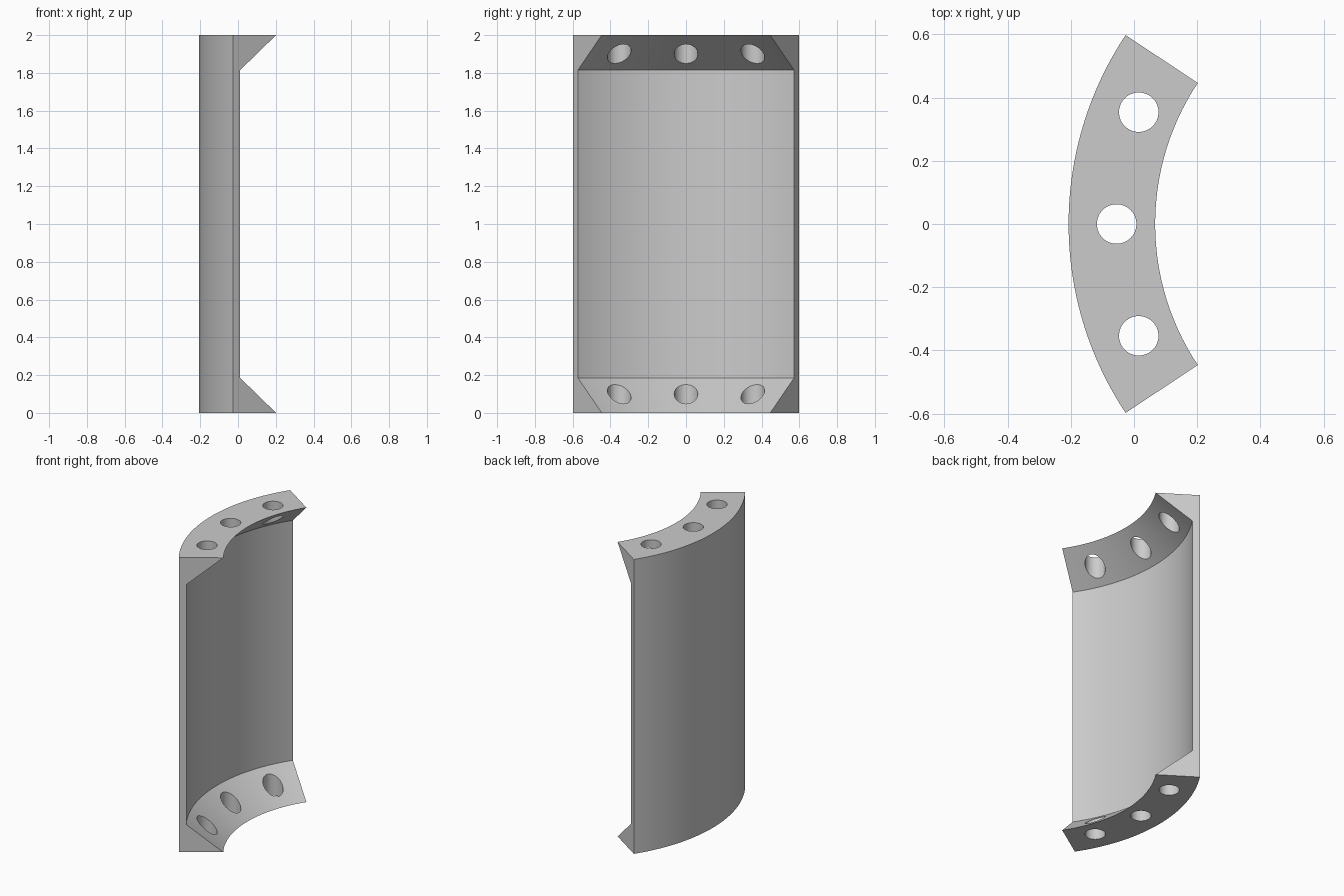
import bpy, bmesh, math

cube = bpy.data.objects.get("Cube")
if cube:
    bpy.data.objects.remove(cube, do_unlink=True)

CENTRE_X = 0.873
HALF_ANGLE = math.radians(33.6)
SEGMENTS = 48
HEIGHT = 2.0

grey = bpy.data.materials.new("light_grey")
grey.use_nodes = True
colour = (0.6, 0.6, 0.6, 1)
grey.diffuse_color = colour
grey.node_tree.nodes["Principled BSDF"].inputs["Base Color"].default_value = colour


def on_arc(radius, angle, z):
    return (CENTRE_X - radius * math.cos(angle), radius * math.sin(angle), z)


# Curved wall with tapered flanges: a radial profile swept round the arc
profile = [(1.08, 0), (1.08, HEIGHT), (0.806, HEIGHT),
           (1.034, 1.815), (1.034, 0.185), (0.806, 0)]
bm = bmesh.new()
rings = []
for i in range(SEGMENTS + 1):
    angle = HALF_ANGLE * (2 * i / SEGMENTS - 1)
    rings.append([bm.verts.new(on_arc(r, angle, z)) for r, z in profile])
n = len(profile)
for a, b in zip(rings, rings[1:]):
    for j in range(n):
        k = (j + 1) % n
        bm.faces.new((a[j], a[k], b[k], b[j]))
bm.faces.new(rings[0])
bm.faces.new(rings[-1])
bmesh.ops.recalc_face_normals(bm, faces=bm.faces)
mesh = bpy.data.meshes.new("flanged_wall")
bm.to_mesh(mesh)
bm.free()
mesh.materials.append(grey)
wall = bpy.data.objects.new("flanged_wall", mesh)
bpy.context.collection.objects.link(wall)

# Three vertical bolt holes, each running through both flanges
cutters = []
for degrees in (-22.4, 0, 22.4):
    bpy.ops.mesh.primitive_cylinder_add(
        vertices=48, radius=0.0625, depth=HEIGHT + 0.2,
        location=on_arc(0.928, math.radians(degrees), HEIGHT / 2))
    cutter = bpy.context.object
    cutter.name = "bolt_hole_cutter"
    cutter.data.materials.append(grey)
    cutter.hide_render = True
    cut = wall.modifiers.new("bolt_hole", "BOOLEAN")
    cut.operation = "DIFFERENCE"
    cut.solver = "EXACT"
    cut.object = cutter
    cutters.append(cutter)

bpy.ops.object.select_all(action="DESELECT")
wall.select_set(True)
bpy.context.view_layer.objects.active = wall
for name in [m.name for m in wall.modifiers]:
    bpy.ops.object.modifier_apply(modifier=name)
for cutter in cutters:
    bpy.data.objects.remove(cutter, do_unlink=True)
bpy.ops.object.shade_smooth_by_angle(angle=math.radians(30))
